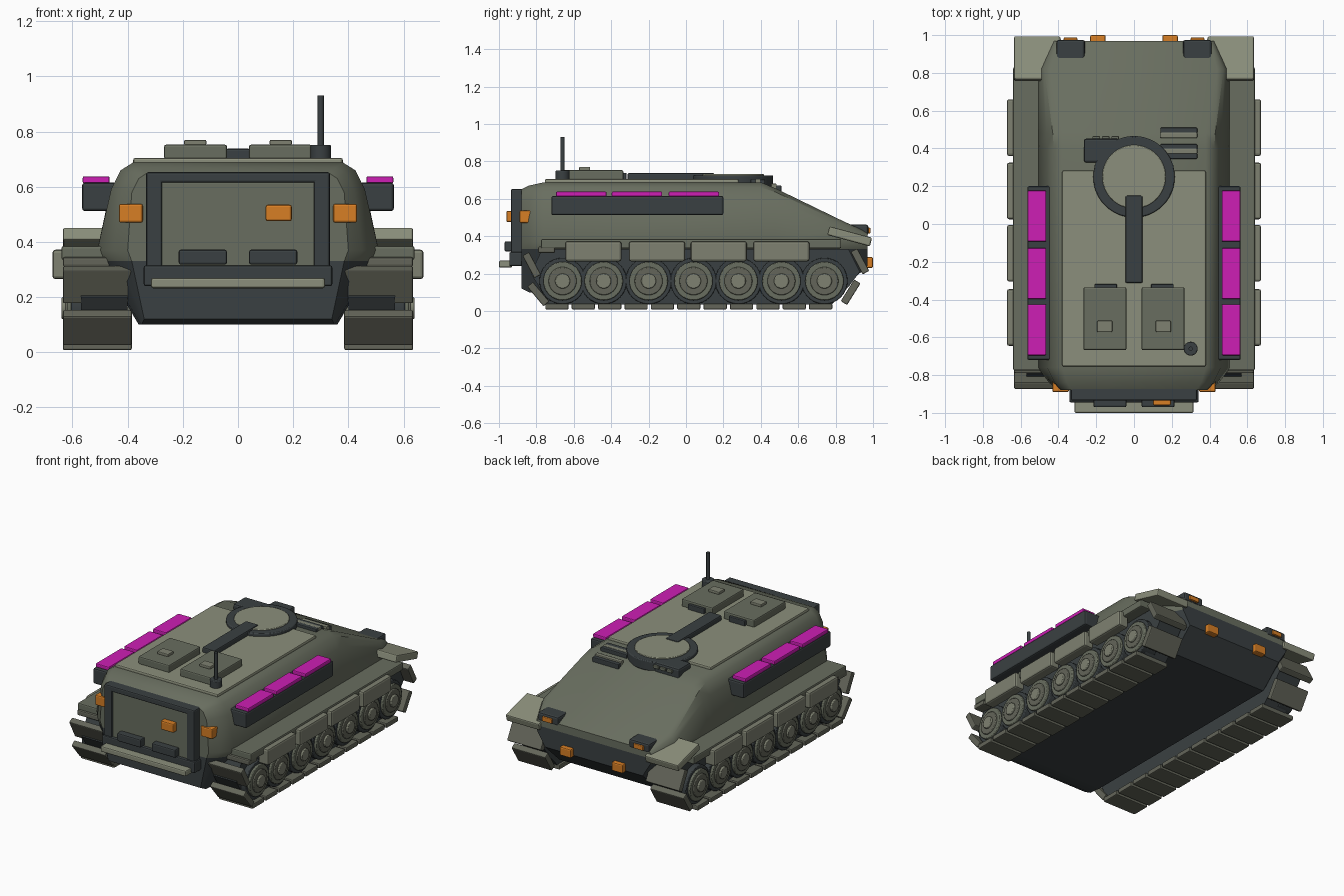
import bpy
import bmesh
import math
from mathutils import Matrix, Vector

if "Cube" in bpy.data.objects:
    bpy.data.objects.remove(bpy.data.objects["Cube"], do_unlink=True)


def material(name, red, green, blue):
    mat = bpy.data.materials.new(name)
    mat.use_nodes = True
    mat.diffuse_color = (red, green, blue, 1)
    mat.node_tree.nodes["Principled BSDF"].inputs["Base Color"].default_value = (red, green, blue, 1)
    return mat


OLIVE = material("olive grey", .14, .155, .115)
LIGHT = material("pale khaki", .26, .275, .2)
SKIRT = material("mid khaki", .21, .22, .165)
TRACK = material("track grey", .125, .13, .1)
DARK = material("charcoal", .042, .051, .054)
ORANGE = material("lamp orange", .68, .21, .018)
MAGENTA = material("magenta", .61, .013, .46)


def finish(name, bm, mats, bevel=0.0, smooth=False):
    """Turn a bmesh into a linked object with optional bevel and smoothing."""
    bmesh.ops.recalc_face_normals(bm, faces=bm.faces)
    mesh = bpy.data.meshes.new(name)
    bm.to_mesh(mesh)
    bm.free()
    for mat in mats:
        mesh.materials.append(mat)
    if smooth:
        mesh.polygons.foreach_set("use_smooth", [True] * len(mesh.polygons))
        mesh.set_sharp_from_angle(angle=math.radians(35))
    obj = bpy.data.objects.new(name, mesh)
    bpy.context.collection.objects.link(obj)
    if bevel:
        mod = obj.modifiers.new("Bevel", "BEVEL")
        mod.width = bevel
        mod.segments = 2
        mod.angle_limit = math.radians(40)
    return obj


def box(name, xs, ys, zs, mat, bevel=.008, tilt=0):
    """Box from its x, y and z ranges, tilted about x through its centre."""
    bm = bmesh.new()
    bmesh.ops.create_cube(bm, size=1)
    size = [r[1] - r[0] for r in (xs, ys, zs)]
    centre = Vector([(r[0] + r[1]) / 2 for r in (xs, ys, zs)])
    bmesh.ops.transform(bm, verts=bm.verts, matrix=Matrix.Diagonal((*size, 1)))
    obj = finish(name, bm, [mat], bevel)
    obj.location = centre
    obj.rotation_euler.x = math.radians(tilt)
    return obj


def span(side, inner, outer):
    return sorted((side * inner, side * outer))


def cylinder(name, radius, start, end, axis, mat, bevel=0.0, sides=32):
    """Cylinder between two points along X or Z."""
    bm = bmesh.new()
    start, end = Vector(start), Vector(end)
    bmesh.ops.create_cone(bm, cap_ends=True, segments=sides, radius1=radius,
                          radius2=radius, depth=(end - start).length)
    if axis == "X":
        bmesh.ops.rotate(bm, verts=bm.verts, matrix=Matrix.Rotation(math.pi / 2, 3, "Y"))
    bmesh.ops.translate(bm, verts=bm.verts, vec=(start + end) / 2)
    return finish(name, bm, [mat], bevel, True)


def prism(name, profile, x0, x1, mat):
    """Extrude a y-z outline along x."""
    bm = bmesh.new()
    face = bm.faces.new([bm.verts.new((x0, y, z)) for y, z in profile])
    new = bmesh.ops.extrude_face_region(bm, geom=[face])["geom"]
    moved = [v for v in new if isinstance(v, bmesh.types.BMVert)]
    bmesh.ops.translate(bm, verts=moved, vec=(x1 - x0, 0, 0))
    return finish(name, bm, [mat])


# Hull: lofted sections, dark below the belt line
# y, bottom (half width, z), belt half width, shoulder, upper curve, roof edge
STATIONS = [
    (-.88, (.34, .12), .4, (.385, .58), (.36, .63), (.33, .65)),
    (-.84, (.35, .1), .45, (.42, .59), (.39, .65), (.355, .67)),
    (-.76, (.36, .1), .51, (.46, .59), (.425, .66), (.38, .688)),
    (.4, (.36, .1), .51, (.46, .59), (.425, .66), (.38, .688)),
    (.48, (.36, .1), .51, (.465, .58), (.43, .635), (.38, .655)),
    (.82, (.36, .1), .51, (.49, .44), (.475, .475), (.44, .49)),
    (.97, (.36, .24), .43, (.425, .395), (.415, .41), (.4, .42)),
]
bm = bmesh.new()
rings = []
for y, bottom, belt, shoulder, upper, roof in STATIONS:
    half = [bottom, (belt - .015, .33), (belt, .37), shoulder, upper, roof]
    rings.append([[bm.verts.new((s * x, y, z)) for x, z in half] for s in (1, -1)])
count = len(rings[0][0])
for a, b in zip(rings, rings[1:]):
    for s in (0, 1):
        for i in range(count - 1):
            f = bm.faces.new((a[s][i], a[s][i + 1], b[s][i + 1], b[s][i]))
            f.material_index = int(i == 0)
    for i in (0, count - 1):
        f = bm.faces.new((a[0][i], b[0][i], b[1][i], a[1][i]))
        f.material_index = int(i == 0)
for ring, dark_bands in ((rings[0], 1), (rings[-1], 2)):
    for i in range(count - 1):
        f = bm.faces.new((ring[0][i], ring[0][i + 1], ring[1][i + 1], ring[1][i]))
        f.material_index = int(i < dark_bands)
finish("hull", bm, [OLIVE, DARK], 0, True)

# Running gear and side equipment, both sides
CORE = [(-.74, .035), (.78, .035), (.87, .13), (.93, .21), (.87, .33),
        (-.77, .33), (-.83, .2), (-.78, .12)]
END_PADS = [(-.79, .09, -50), (-.825, .245, 62 - 180 + 180 - 124),
            (.88, .1, 58), (.93, .265, -62)]
WHEELS = [-.66, -.44, -.2, .04, .28, .51, .74]
SKIRTS = [-.495, -.155, .175, .51]
for side, word in ((1, "left"), (-1, "right")):
    prism(word + "_track_core", CORE, side * .4, side * .57, DARK)
    for i in range(11):
        y = -.69 + i * .141
        box(f"{word}_track_pad", span(side, .385, .635), (y - .062, y + .062),
            (.008, .04), TRACK, .006)
    for y, z, tilt in END_PADS:
        box(f"{word}_track_end_pad", span(side, .385, .635), (y - .068, y + .068),
            (z - .02, z + .02), TRACK, .006, tilt)
    for y in WHEELS:
        for part, radius, reach, mat in (("tyre", .124, .605, DARK), ("wheel", .103, .62, OLIVE),
                                         ("wheel_disc", .075, .628, TRACK),
                                         ("hub", .04, .64, SKIRT)):
            cylinder(f"{word}_{part}", radius, (side * .5, y, .16),
                     (side * reach, y, .16), "X", mat, .005)
    box(word + "_fender", span(side, .4, .64), (-.775, .83), (.335, .385), OLIVE)
    box(word + "_rear_fender_lip", span(side, .4, .635), (-.79, -.7), (.31, .345), TRACK)
    box(word + "_front_mudguard", span(side, .39, .635), (.757, .993),
        (.375, .423), LIGHT, .008, -15)
    for y in SKIRTS:
        box(word + "_skirt", span(side, .6, .673), (y - .15, y + .15), (.265, .372), SKIRT, .012)
    box(word + "_side_rack", span(side, .44, .565), (-.72, .2), (.512, .615), DARK, .01)
    for y in (-.56, -.262, .042):
        box(word + "_rack_cover", span(side, .465, .563), (y - .135, y + .135),
            (.612, .638), MAGENTA, .006)
    # Lamps
    box(word + "_door_side_lamp", span(side, .345, .432), (-.89, -.82), (.47, .538), ORANGE)
    box(word + "_headlamp_housing", span(side, .26, .41), (.86, .975), (.405, .462), DARK, .012)
    box(word + "_headlamp", span(side, .3, .372), (.95, .987), (.415, .445), ORANGE, .005)
    box(word + "_nose_lamp", span(side, .15, .232), (.94, 1), (.23, .288), ORANGE)
    # Roof hatches
    box(word + "_hatch", span(side, .04, .268), (-.668, -.335), (.7, .753), OLIVE)
    box(word + "_hatch_handle", span(side, .115, .195), (-.572, -.512), (.75, .77), SKIRT, .005)
    box(word + "_hatch_hinge", span(side, .09, .21), (-.345, -.318), (.7, .738), DARK, .005)
    # Door latches
    box(word + "_door_latch", span(side, .04, .215), (-.97, -.92), (.318, .372), DARK)

# Door: frame bars around a recessed panel
box("door_frame_top", (-.333, .333), (-.935, -.86), (.615, .653), DARK)
for side in (1, -1):
    box("door_frame_post", span(side, .275, .333), (-.935, -.86), (.26, .65), DARK)
box("door_panel", (-.28, .28), (-.925, -.86), (.27, .62), OLIVE)
box("door_sill", (-.342, .342), (-.945, -.86), (.24, .315), DARK)
box("door_step", (-.315, .315), (-1, -.93), (.232, .27), LIGHT)
box("door_lamp", (.1, .195), (-.96, -.91), (.475, .535), ORANGE)

# Roof plate, ring and barrel-like bar
box("roof_plate", (-.38, .38), (-.755, .282), (.67, .705), LIGHT)
cylinder("roof_ring", .216, (0, .25, .66), (0, .25, .725), "Z", DARK, .006, 48)
cylinder("ring_cover", .168, (0, .25, .7), (0, .25, .731), "Z", LIGHT, .004, 48)
box("roof_bar", (-.046, .046), (-.312, .15), (.69, .738), DARK)
box("sight_box", (-.265, -.08), (.325, .452), (.64, .725), DARK, .012)
for x in (-.2, -.15, -.1):
    box("sight_window", (x - .02, x + .02), (.44, .465), (.69, .71), OLIVE, .004)

# Grille slats on the roof slope
for y, z, mat in ((.36, .688, DARK), (.385, .688, SKIRT), (.408, .685, DARK),
                  (.47, .663, SKIRT), (.495, .653, DARK)):
    box("grille_slat", (.14, .335), (y - .015, y + .015), (z - .02, z + .018), mat, .005)

# Antenna
cylinder("antenna_base", .037, (.3, -.66, .68), (.3, -.66, .752), "Z", DARK, .005)
cylinder("antenna_rod", .011, (.3, -.66, .7), (.3, -.66, .93), "Z", DARK, 0, 12)
